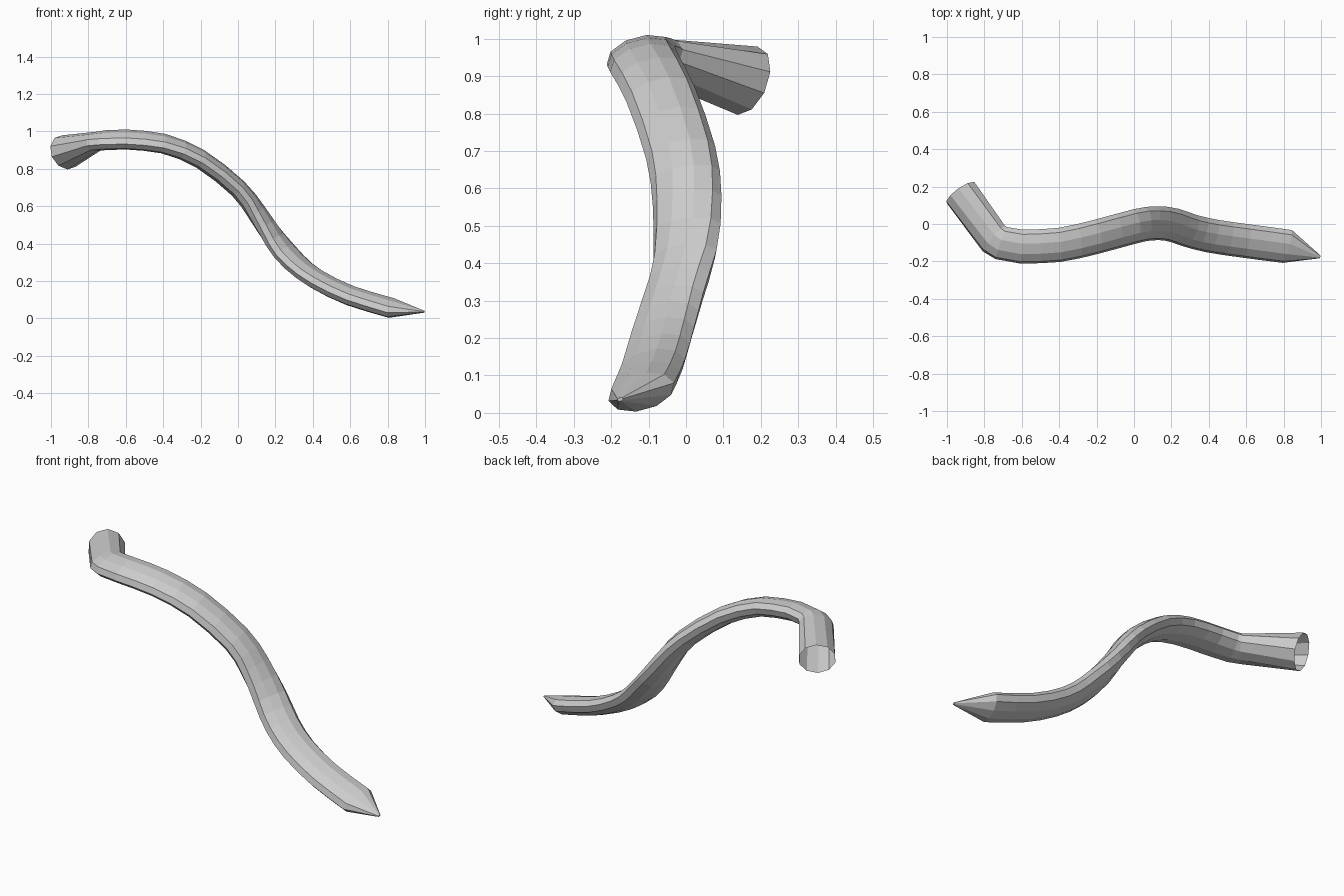
import bpy, bmesh, math
from mathutils import Vector

if "Cube" in bpy.data.objects:
    bpy.data.objects.remove(bpy.data.objects["Cube"])

SIDES = 10
ROLL = math.radians(15)

# Centre line: open round end, tight bend, S-shaped body, pointed tip
bend = [(-0.925, 0.165, 0.888), (-0.75, -0.077, 0.947), (-0.71, -0.102, 0.953)]
body = [(-0.60, -0.121, 0.957), (-0.40, -0.112, 0.935), (-0.20, -0.068, 0.852),
        (0.0, -0.014, 0.695), (0.10, 0.003, 0.567), (0.20, -0.003, 0.42),
        (0.30, -0.036, 0.303), (0.42, -0.065, 0.21), (0.60, -0.091, 0.122),
        (0.82, -0.12, 0.056)]
tip = [(0.995, -0.176, 0.036)]


def smooth_path(points, steps):
    """Catmull-Rom curve through the points."""
    p = [Vector(q) for q in points]
    p = [2 * p[0] - p[1]] + p + [2 * p[-1] - p[-2]]
    out = []
    for i in range(1, len(p) - 2):
        a, b, c, d = p[i - 1:i + 3]
        for k in range(steps):
            t = k / steps
            out.append(0.5 * (2 * b + (c - a) * t + (2 * a - 5 * b + 4 * c - d) * t * t
                              + (3 * b - a - 3 * c + d) * t ** 3))
    return out + [p[-2]]


path = [Vector(q) for q in bend] + smooth_path(body, 2) + [Vector(q) for q in tip]
last = len(path) - 1

# Loft a flattened, slightly rolled ring along the path
bm = bmesh.new()
rings = []
for i, p in enumerate(path):
    before = (p - path[i - 1]).normalized() if i else Vector()
    after = (path[i + 1] - p).normalized() if i < last else Vector()
    tangent = (before + after).normalized()
    if i == 0:
        tangent = (tangent + Vector((0, 0, 0.12))).normalized()
    side = Vector((0, 0, 1)).cross(tangent).normalized()
    up = tangent.cross(side)
    wide = side * math.cos(ROLL) + up * math.sin(ROLL)
    thin = up * math.cos(ROLL) - side * math.sin(ROLL)
    w, h = (0.096, 0.096) if i == 0 else (0.008, 0.005) if i == last else (0.094, 0.05)
    rings.append([bm.verts.new(p + wide * w * math.cos(a) + thin * h * math.sin(a))
                  for a in (2 * math.pi * k / SIDES for k in range(SIDES))])
for r, s in zip(rings, rings[1:]):
    for k in range(SIDES):
        n = (k + 1) % SIDES
        bm.faces.new((r[k], r[n], s[n], s[k]))
bm.faces.new(rings[-1])
bmesh.ops.recalc_face_normals(bm, faces=bm.faces)

mesh = bpy.data.meshes.new("curved_spike")
bm.to_mesh(mesh)
bm.free()
obj = bpy.data.objects.new("curved_spike", mesh)
bpy.context.collection.objects.link(obj)
